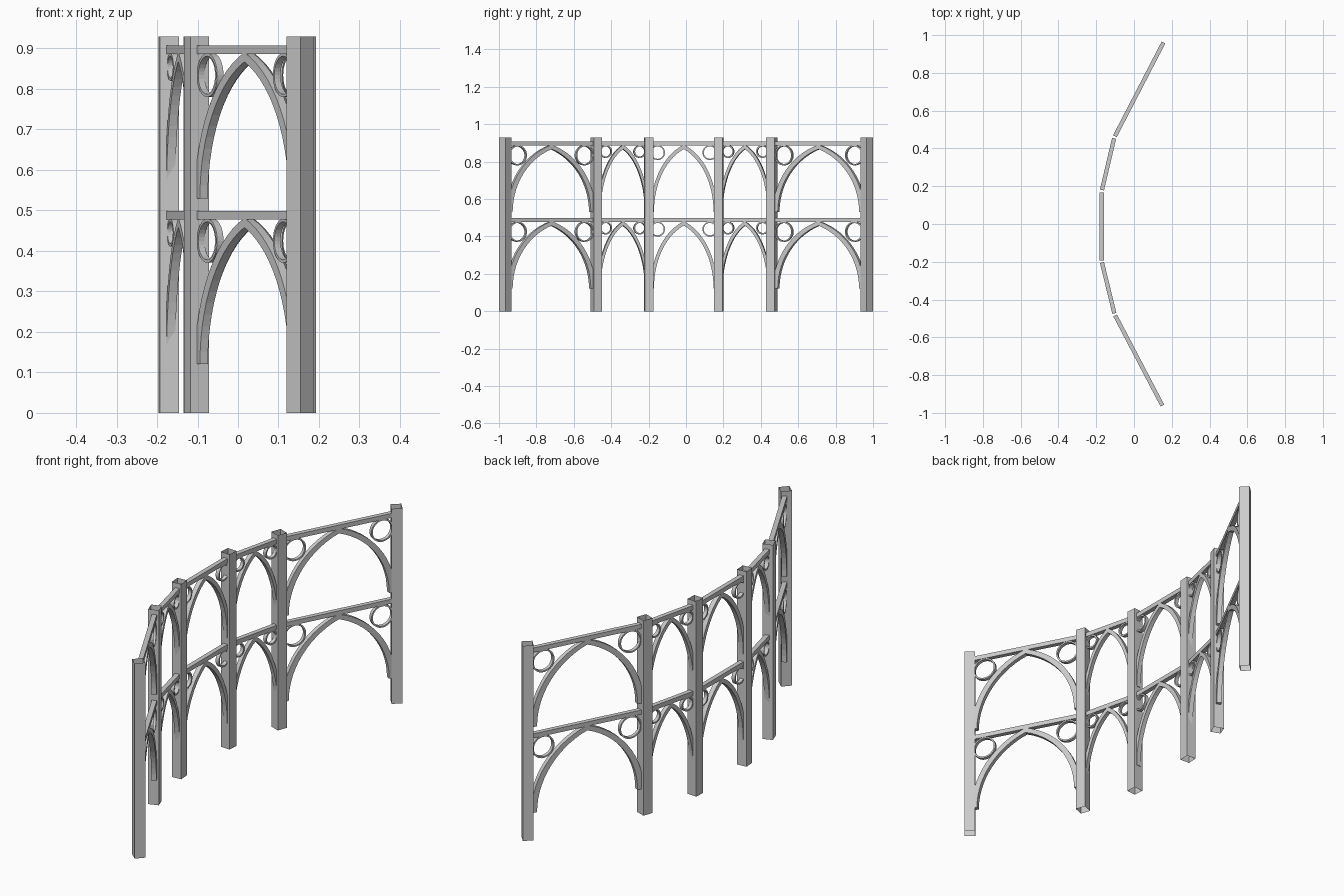
import bpy, bmesh, math
from mathutils import Matrix, Vector

if "Cube" in bpy.data.objects:
    bpy.data.objects.remove(bpy.data.objects["Cube"])

# column centres (x, y) and rotation in degrees, front to back
COLS = [(0.153, -0.9665, 48), (-0.1025, -0.479, 20), (-0.171, -0.198, 4),
        (-0.171, 0.174, -4), (-0.104, 0.459, -20), (0.159, 0.9665, -48)]
HEIGHT = 0.93
COL = 0.0475
DEPTH = 0.022
TIERS = [-0.409, 0.0]
# ring radius and distance from the column centre, per bay
RINGS = [(0.054, 0.073), (0.034, 0.051), (0.040, 0.046), (0.034, 0.051), (0.054, 0.073)]


def finish(name, bm, matrix):
    bmesh.ops.recalc_face_normals(bm, faces=bm.faces)
    me = bpy.data.meshes.new(name)
    bm.to_mesh(me)
    bm.free()
    ob = bpy.data.objects.new(name, me)
    ob.matrix_world = matrix
    bpy.context.collection.objects.link(ob)
    return ob


def band(name, inner, outer, depth, matrix, closed=False):
    """Solid strip between two (u, z) outlines, extruded along local y."""
    bm = bmesh.new()
    rows = []
    for (a, b), (c, d) in zip(inner, outer):
        rows.append([bm.verts.new(p) for p in (
            (a, -depth / 2, b), (c, -depth / 2, d), (c, depth / 2, d), (a, depth / 2, b))])
    n = len(rows)
    for i in range(n if closed else n - 1):
        p, q = rows[i], rows[(i + 1) % n]
        for k in range(4):
            m = (k + 1) % 4
            bm.faces.new((p[k], p[m], q[m], q[k]))
    if not closed:
        bm.faces.new(rows[0])
        bm.faces.new(rows[-1])
    return finish(name, bm, matrix)


def pointed_arc(half, spring, apex, scale, n=14):
    """Pointed arch outline: two mirrored arcs, narrowed by scale."""
    rise = apex - spring
    r = (half * half + rise * rise) / (2 * half)
    end = math.asin(rise / r)
    if r < half:
        end = math.pi - end
    left = [((r - half - r * math.cos(end * i / n)) * scale,
             spring + r * math.sin(end * i / n)) for i in range(n + 1)]
    return left + [(-u, z) for u, z in reversed(left[:-1])]


def circle(cu, cz, r, n=32):
    return [(cu + r * math.cos(2 * math.pi * i / n),
             cz + r * math.sin(2 * math.pi * i / n)) for i in range(n)]


# columns: open square tubes
for i, (x, y, rot) in enumerate(COLS):
    bm = bmesh.new()
    s = COL / 2
    corners = [(-s, -s), (s, -s), (s, s), (-s, s)]
    lo = [bm.verts.new((a, b, 0)) for a, b in corners]
    hi = [bm.verts.new((a, b, HEIGHT)) for a, b in corners]
    for k in range(4):
        m = (k + 1) % 4
        bm.faces.new((lo[k], lo[m], hi[m], hi[k]))
    finish(f"column_{i + 1}", bm,
           Matrix.Translation((x, y, 0)) @ Matrix.Rotation(math.radians(rot), 4, 'Z'))

# bays: beam, pointed arch and two rings on each tier
for i in range(5):
    a, b = Vector(COLS[i][:2]), Vector(COLS[i + 1][:2])
    d = b - a
    half = d.length / 2
    mid = (a + b) / 2
    R, du = RINGS[i]
    for t, dz in enumerate(TIERS):
        M = (Matrix.Translation((mid.x, mid.y, dz)) @
             Matrix.Rotation(math.atan2(d.y, d.x), 4, 'Z'))
        tag = f"{i + 1}_{'lower' if t == 0 else 'upper'}"
        e = half - 0.006
        band(f"beam_{tag}", [(-e, 0.886), (e, 0.886)], [(-e, 0.907), (e, 0.907)], DEPTH, M)
        k = half / 0.274
        band(f"arch_{tag}", pointed_arc(0.235, 0.53, 0.867, k),
             pointed_arc(0.262, 0.53, 0.890, k), DEPTH, M)
        for side, name in ((-1, "a"), (1, "b")):
            cu, cz = side * (half - du), 0.888 - R
            band(f"ring_{tag}_{name}", circle(cu, cz, R - 0.007), circle(cu, cz, R),
                 DEPTH * 0.8, M, closed=True)
